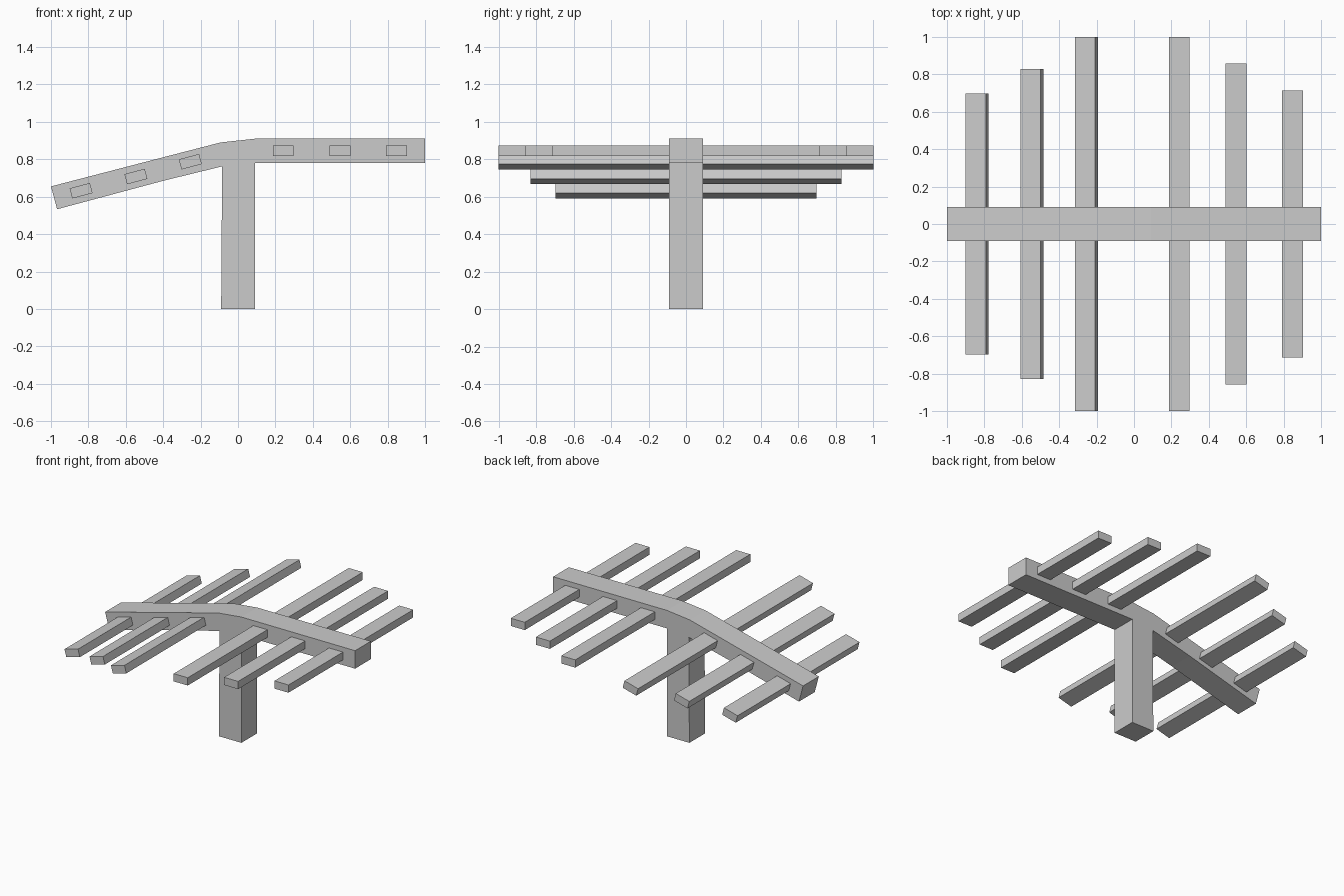
import bpy, math

if "Cube" in bpy.data.objects:
    bpy.data.objects.remove(bpy.data.objects["Cube"])


def prism(name, outline, half_depth):
    # Extrude an x-z outline symmetrically along y
    n = len(outline)
    verts = [(x, y, z) for y in (-half_depth, half_depth) for x, z in outline]
    faces = [list(range(n))[::-1], list(range(n, 2 * n))]
    faces += [[i, (i + 1) % n, n + (i + 1) % n, n + i] for i in range(n)]
    mesh = bpy.data.meshes.new(name)
    mesh.from_pydata(verts, [], [f[::-1] for f in faces])
    obj = bpy.data.objects.new(name, mesh)
    bpy.context.collection.objects.link(obj)
    return obj


def slat(name, x, z, half_length, tilt):
    bpy.ops.mesh.primitive_cube_add(size=1, location=(x, 0, z),
                                    rotation=(0, -math.radians(tilt), 0))
    obj = bpy.context.object
    obj.name = name
    obj.scale = (0.112, 2 * half_length, 0.056)


# Post and bent beam as one T-shaped profile
prism("post_and_beam", [
    (-0.09, 0), (0.09, 0), (0.09, 0.78), (1, 0.78), (1, 0.91), (0.09, 0.91),
    (-0.093, 0.89), (-0.43, 0.803), (-1, 0.655), (-0.967, 0.533),
    (-0.40, 0.685), (-0.085, 0.762)], 0.09)

# Level slats on the right, tilted slats on the left
for i, (x, half) in enumerate([(0.242, 1.0), (0.545, 0.857), (0.847, 0.713)]):
    slat(f"right_slat_{i + 1}", x, 0.846, half, 0)
for i, (x, z, half) in enumerate([(-0.255, 0.787, 1.0), (-0.546, 0.708, 0.83),
                                  (-0.839, 0.632, 0.697)]):
    slat(f"left_slat_{i + 1}", x, z, half, 15)
